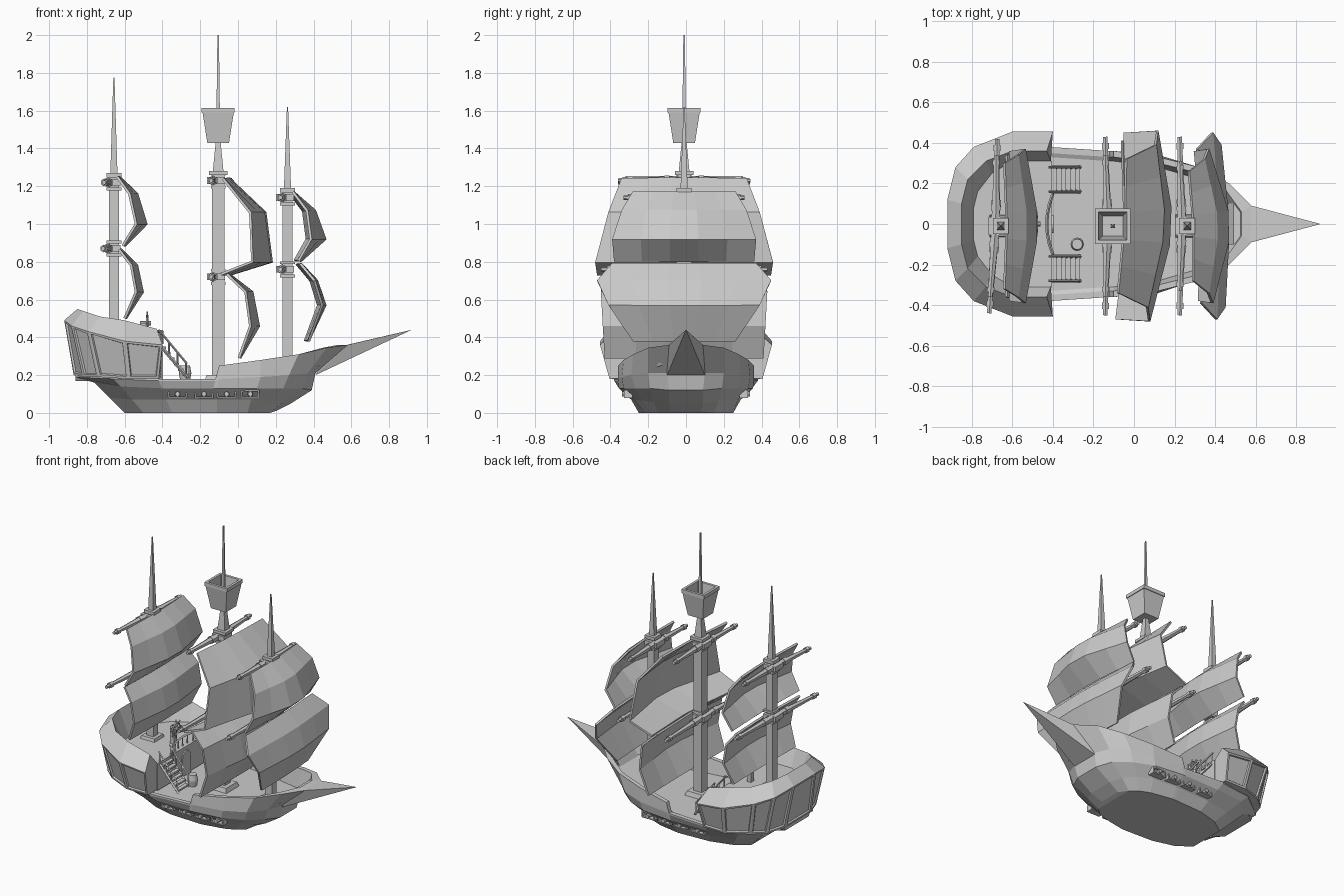
import bpy, bmesh, math
from mathutils import Vector

if "Cube" in bpy.data.objects:
    bpy.data.objects.remove(bpy.data.objects["Cube"])

YC = -0.01  # masts sit slightly off centre


def finish(name, bm):
    bmesh.ops.recalc_face_normals(bm, faces=bm.faces[:])
    me = bpy.data.meshes.new(name)
    bm.to_mesh(me)
    bm.free()
    ob = bpy.data.objects.new(name, me)
    bpy.context.collection.objects.link(ob)
    return ob


def box(name, c, s):
    bm = bmesh.new()
    bmesh.ops.create_cube(bm, size=1)
    ob = finish(name, bm)
    ob.location, ob.scale = c, s
    return ob


def rod(name, p, q, r0, r1, sides=6):
    p, q = Vector(p), Vector(q)
    bm = bmesh.new()
    bmesh.ops.create_cone(bm, cap_ends=True, segments=sides, radius1=r0, radius2=r1, depth=(q - p).length)
    ob = finish(name, bm)
    ob.location = (p + q) / 2
    ob.rotation_euler = (q - p).to_track_quat('Z', 'Y').to_euler()
    return ob


def square(name, x, z0, z1, w0, w1):
    # upright four-sided taper, w = full width
    bm = bmesh.new()
    bmesh.ops.create_cube(bm, size=1)
    for v in bm.verts:
        w, z = (w1, z1) if v.co.z > 0 else (w0, z0)
        v.co = (x + v.co.x * w, YC + v.co.y * w, z)
    return finish(name, bm)


def loft(name, levels, front=True, caps=(), panels=False):
    # levels: half outlines stern to bow, mirrored across y and skinned
    bm = bmesh.new()
    n = len(levels[0])
    rings = [[bm.verts.new(p) for p in lv] + [bm.verts.new((x, -y, z)) for x, y, z in reversed(lv)] for lv in levels]
    first = []
    for k in range(len(rings) - 1):
        a, b = rings[k], rings[k + 1]
        for i in range(2 * n):
            if i == n - 1 and not front:
                continue
            j = (i + 1) % (2 * n)
            f = bm.faces.new((a[i], a[j], b[j], b[i]))
            if k == 0:
                first.append(f)
    for k in caps:
        r = rings[k]
        for i in range(n - 1):
            bm.faces.new((r[i], r[i + 1], r[2 * n - 2 - i], r[2 * n - 1 - i]))
    if not front:
        for i in (n - 1, n):
            bm.faces.new([r[i] for r in rings])
    bmesh.ops.recalc_face_normals(bm, faces=bm.faces[:])
    if panels:
        bmesh.ops.inset_individual(bm, faces=first, thickness=0.018, depth=0)
        bmesh.ops.inset_individual(bm, faces=first, thickness=0.006, depth=-0.01)
    return finish(name, bm)


# hull: bottom, bilge, wale, deck line, rail, inner rail, deck
L0 = [(-.60, .13, 0), (-.5, .2, 0), (-.35, .24, 0), (-.13, .25, 0), (-.11, .25, 0), (.05, .22, 0), (.12, .19, 0), (.17, .15, 0), (.2, .08, .01)]
L1 = [(-.68, .16, .08), (-.56, .25, .07), (-.38, .28, .07), (-.13, .29, .07), (-.11, .29, .07), (.07, .275, .07), (.17, .23, .065), (.24, .17, .06), (.28, .09, .05)]
L2 = [(-.76, .18, .16), (-.62, .32, .14), (-.4, .35, .13), (-.13, .355, .13), (-.11, .355, .13), (.1, .33, .13), (.24, .27, .13), (.34, .19, .13), (.39, .09, .12)]
L3 = [(-.86, .18, .19), (-.66, .34, .18), (-.42, .38, .17), (-.12, .36, .17), (-.1, .36, .18), (.12, .34, .19), (.27, .29, .2), (.37, .2, .21), (.41, .1, .21)]
L4 = [(x, y, z + .01) for x, y, z in L3[:4]] + [(-.1, .36, .25), (.12, .33, .28), (.32, .28, .31), (.47, .2, .345), (.58, .09, .36)]
L5 = [(x - (.05 if x > .5 else .02 if x > .4 else 0), y - .03, z) for x, y, z in L4]
L6 = [(x - (.03 if x > .2 else 0), y - .02, .17 + max(0, x - .3) * .5) for x, y, z in L5]
loft("hull", [L0, L1, L2, L3, L4, L5, L6], caps=(0, 6))

# beak at the bow
bm = bmesh.new()
for s in (-1, 1):
    for p in ((.41, .1, .2), (.49, .1, .34), (.58, .09, .36)):
        bm.verts.new((p[0], p[1] * s, p[2]))
bm.verts.new((.92, 0, .44))
bmesh.ops.convex_hull(bm, input=bm.verts[:])
finish("bow_beak", bm)

# stern castle with panelled walls
C0 = [(-.87, .14, .2), (-.82, .27, .19), (-.74, .34, .19), (-.58, .405, .18), (-.42, .405, .18)]
C1 = [(-.92, .12, .49), (-.88, .28, .46), (-.79, .38, .43), (-.6, .455, .38), (-.4, .455, .36)]
C2 = [(-.85, .1, .55), (-.82, .22, .54), (-.73, .31, .51), (-.6, .36, .49), (-.43, .36, .445)]
C3 = [(-.79, .08, .37), (-.77, .16, .37), (-.7, .25, .37), (-.6, .31, .37), (-.41, .31, .37)]
C4 = [(x, y, .185) for x, y, z in C3]
loft("stern_castle", [C0, C1, C2, C3, C4], front=False, caps=(0, 3), panels=True)
box("cabin_bulkhead", (-.42, 0, .275), (.03, .62, .19))
box("cabin_door", (-.402, 0, .24), (.01, .09, .13))
rod("door_arch", (-.407, 0, .3), (-.397, 0, .3), .045, .045, 12)

# stairs, stair rails and balcony rail
for s in (-1, 1):
    y0 = .22 * s
    for i in range(6):
        box("stair_step", (-.395 + i * .023, y0, .345 - i * .029), (.028, .11, .012))
    for e in (-.06, .06):
        y = y0 + e
        rod("stair_stringer", (-.41, y, .355), (-.265, y, .185), .009, .009, 4)
        rod("stair_handrail", (-.42, y, .44), (-.27, y, .26), .006, .006, 4)
        for i in range(4):
            x, d = -.41 + i * .045, i * .054
            rod("stair_post", (x, y, .35 - d), (x, y, .43 - d), .006, .006, 4)
# balcony rail bows gently aft
curve = [Vector((-.4 - .03 * (1 - (i / 3) ** 2), i * .05, .43)) for i in range(-3, 4)]
for p in curve:
    rod("balcony_post", (p.x, p.y, .365), p, .006, .005, 4)
for p, q in zip(curve, curve[1:]):
    rod("balcony_rail", p, q, .008, .008, 4)

# steering wheel
hub = Vector((-.48, 0, .475))
box("wheel_stand", (-.5, 0, .415), (.03, .035, .11))
rod("wheel_axle", hub - Vector((.04, 0, 0)), hub + Vector((.02, 0, 0)), .012, .012, 8)
bpy.ops.mesh.primitive_torus_add(location=hub, rotation=(0, math.pi / 2, 0), major_radius=.042,
                                 minor_radius=.006, major_segments=12, minor_segments=4)
bpy.context.object.name = "wheel_rim"
for i in range(4):
    a = i * math.pi / 4
    d = Vector((0, math.cos(a), math.sin(a))) * .062
    rod("wheel_spoke", hub - d, hub + d, .004, .004, 4)

# barrel on the deck
rod("barrel_lower", (-.28, -.1, .17), (-.28, -.1, .21), .026, .033, 12)
rod("barrel_upper", (-.28, -.1, .21), (-.28, -.1, .25), .033, .026, 12)

# gun ports and guns
for s in (-1, 1):
    for x in (-.32, -.18, -.06, .065):
        y = .305 * s
        for dz in (-.018, .018):
            box("port_sill", (x, y, .1 + dz), (.1, .045, .008))
        for dx in (-.046, .046):
            box("port_jamb", (x + dx, y, .1), (.008, .045, .04))
        rod("gun", (x, .28 * s, .1), (x, .34 * s, .1), .017, .013, 8)

# masts: name, x, foot, shoulder, tip, width
for name, x, z0, z1, z2, w in (("main", -.105, .17, 1.26, 2.0, .065), ("aft", -.657, .36, 1.25, 1.775, .052),
                               ("fore", .262, .18, 1.17, 1.62, .052)):
    square(name + "_mast", x, z0, z1, w, w)
    square(name + "_mast_step", x, z0, z0 + .03, w * 2.2, w * 1.9)
    square(name + "_mast_collar", x, z1, z1 + .02, w * 1.5, w * 1.5)
    if name == "main":
        square("nest_support", x, z1, 1.44, .06, .025)
        square("mast_tip", x, 1.43, z2, .022, .008)
    else:
        square(name + "_mast_tip", x, z1, z2, w * .75, .006)


# crow's nest, hollow
def ring(w, z):
    h = w / 2
    return [(-.105 - h, h, z), (-.105 + h, h, z)]


nest = loft("crows_nest", [ring(.115, 1.43), ring(.165, 1.59), ring(.175, 1.59), ring(.175, 1.615),
                           ring(.14, 1.615), ring(.1, 1.46)], caps=(0, 5))
nest.location.y = YC

# yards with clamps: mast x, z, half length, yaw
for x, z, h, yaw in ((-.105, 1.23, .35, 0), (-.105, .72, .44, 0), (-.657, 1.22, .35, .015), (-.657, .87, .43, .02),
                     (.262, 1.14, .32, 0), (.262, .76, .44, 0)):
    c = Vector((x - .025, YC, z))
    for s in (-1, 1):
        e = c + Vector((-.012 + yaw * s, h * s, 0))
        rod("yard_arm", c, e, .025, .012, 6)
        rod("yard_band", c.lerp(e, .86), c.lerp(e, .93), .02, .02, 6)
        rod("yard_band", c.lerp(e, .22), c.lerp(e, .3), .027, .027, 6)
    box("yard_clamp", (x - .012, YC, z), (.095, .09, .035))
    for dz in (-.035, .035):
        box("yard_lashing", (x, YC, z + dz), (.078, .078, .015))


def sail(name, rows, sweeps, skew=0):
    # rows: x at middle, z, half width from head to foot; sweeps: how far the edges fall back
    bm = bmesh.new()
    grid = []
    for (x, z, h), b in zip(rows, sweeps):
        grid.append([bm.verts.new((x - b * max(0, abs(u) - .2) / .8 + skew * u, YC + u * h, z))
                     for u in (-1, -.6, -.2, .2, .6, 1)])
    for a, b in zip(grid, grid[1:]):
        for i in range(5):
            bm.faces.new((a[i], a[i + 1], b[i + 1], b[i]))
    ob = finish(name, bm)
    m = ob.modifiers.new("thickness", 'SOLIDIFY')
    m.thickness, m.offset = .014, 0


# sails
sail("main_upper_sail", [(-.05, 1.24, .33), (.14, 1.06, .4), (.175, .8, .47), (-.04, .735, .46)], (.01, .055, .08, .03), .02)
sail("main_lower_sail", [(-.05, .735, .42), (.075, .64, .44), (.11, .46, .43), (.01, .29, .42)], (.01, .035, .045, .005))
sail("fore_upper_sail", [(.29, 1.17, .27), (.405, 1.07, .33), (.46, .92, .38), (.33, .805, .37)], (.01, .05, .085, .02), -.01)
sail("fore_lower_sail", [(.33, .79, .38), (.415, .7, .46), (.46, .57, .4), (.37, .38, .27)], (.01, .02, .025, .005), -.01)
sail("aft_upper_sail", [(-.63, 1.25, .31), (-.535, 1.16, .35), (-.485, 1.0, .38), (-.6, .885, .37)], (.01, .04, .055, .01))
sail("aft_lower_sail", [(-.62, .865, .35), (-.535, .78, .37), (-.505, .64, .37), (-.595, .5, .34)], (.01, .03, .035, .005))
